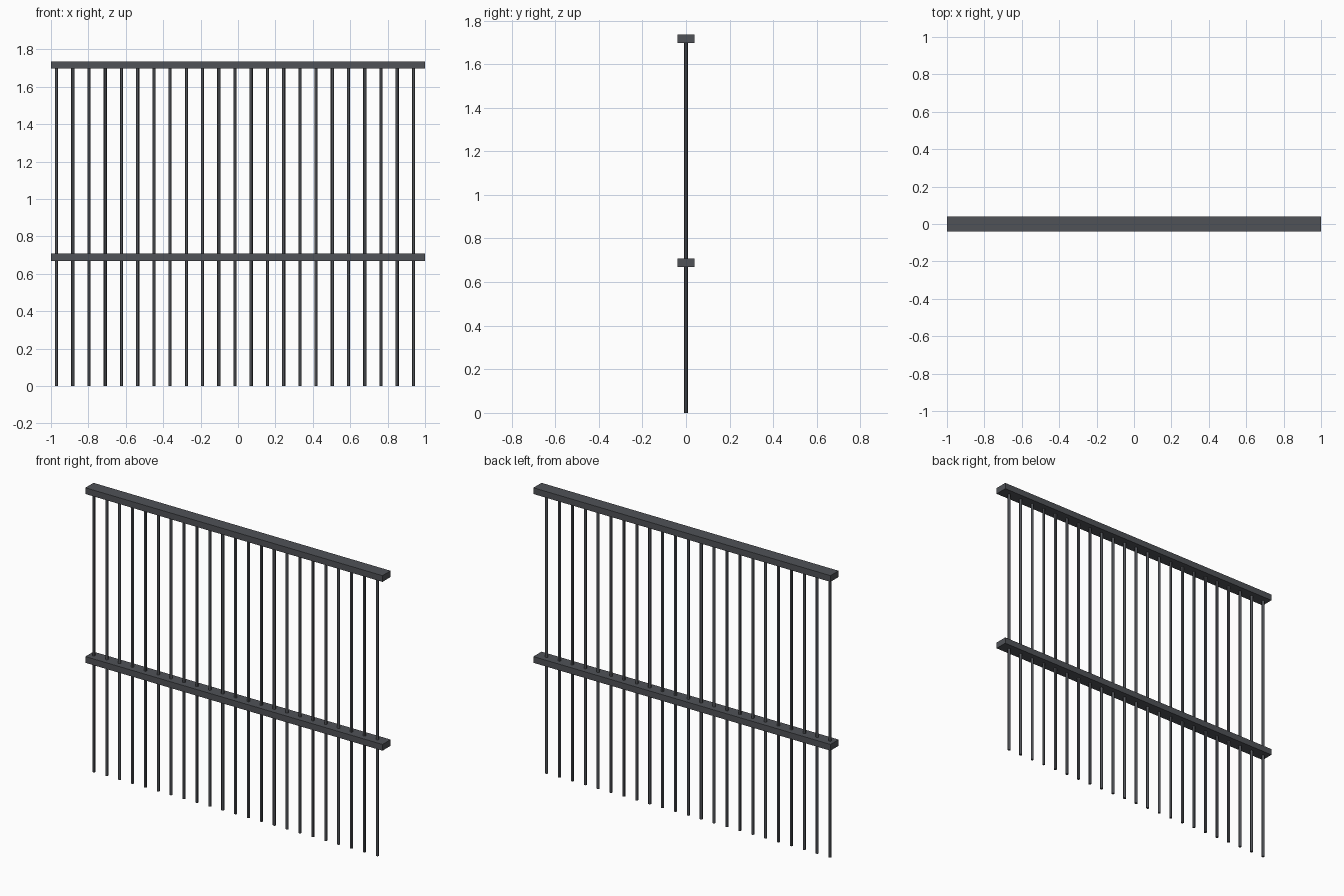
import bpy

if "Cube" in bpy.data.objects:
    bpy.data.objects.remove(bpy.data.objects["Cube"])

BAR_COUNT = 23
FIRST_X, LAST_X = -0.97, 0.938
BAR_RADIUS = 0.0085
BAR_TOP = 1.715

metal = bpy.data.materials.new("dark_metal")
metal.diffuse_color = (0.08, 0.085, 0.095, 1)
metal.use_nodes = True
metal.node_tree.nodes["Principled BSDF"].inputs["Base Color"].default_value = metal.diffuse_color


def rail(name, z_low, z_high):
    bpy.ops.mesh.primitive_cube_add(size=1, location=(0, 0, (z_low + z_high) / 2))
    obj = bpy.context.object
    obj.name = name
    obj.scale = (2, 0.078, z_high - z_low)
    bpy.ops.object.transform_apply(location=False, rotation=False, scale=True)
    obj.data.materials.append(metal)


# Horizontal rails
rail("top_rail", 1.697, 1.735)
rail("middle_rail", 0.67, 0.708)

# Vertical round bars, running through the middle rail into the top rail
step = (LAST_X - FIRST_X) / (BAR_COUNT - 1)
for i in range(BAR_COUNT):
    bpy.ops.mesh.primitive_cylinder_add(
        vertices=12, radius=BAR_RADIUS, depth=BAR_TOP,
        location=(FIRST_X + i * step, 0, BAR_TOP / 2))
    bar = bpy.context.object
    bar.name = f"vertical_bar_{i + 1}"
    bar.data.materials.append(metal)
    bpy.ops.object.shade_smooth_by_angle()
